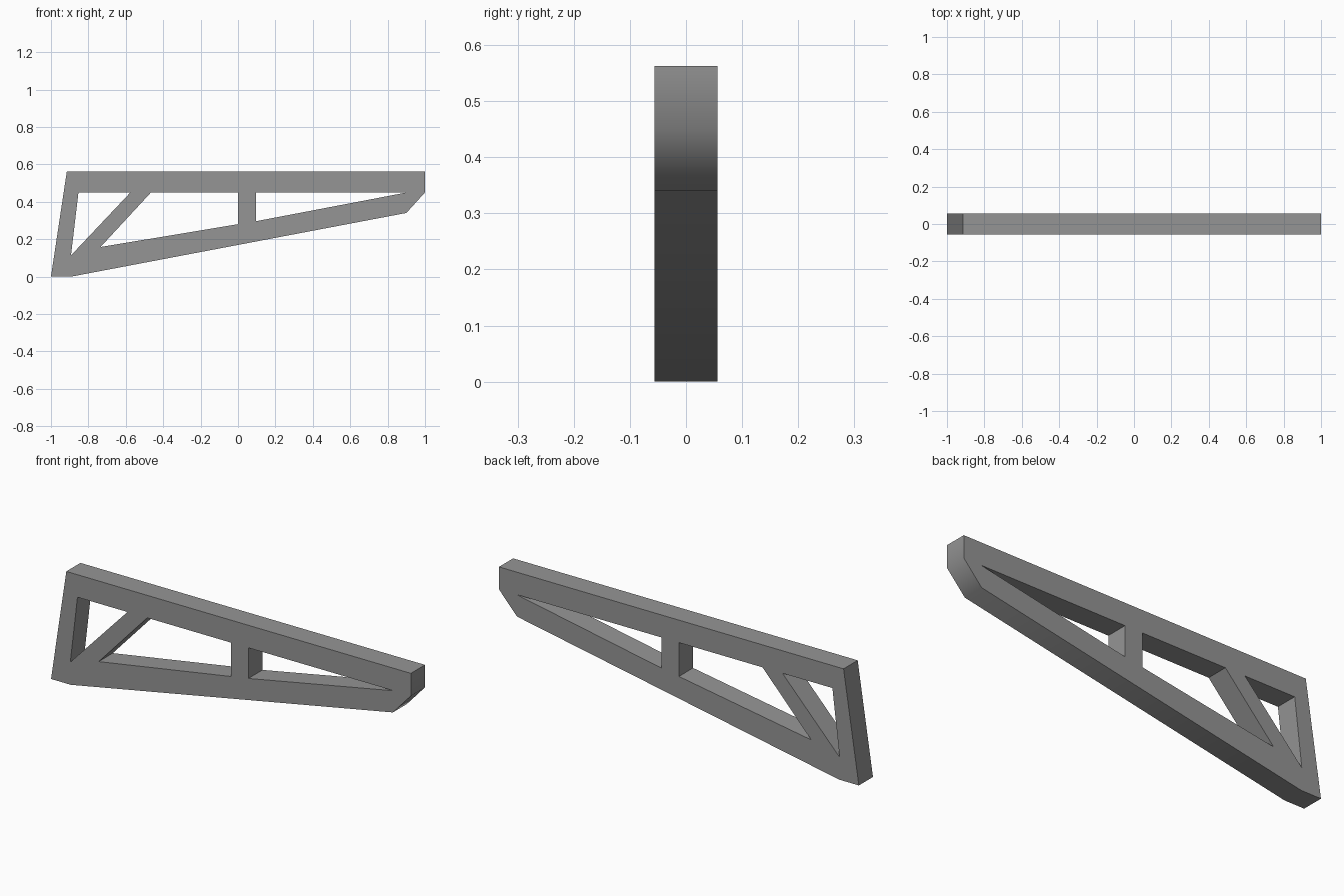
import bpy
import math

if "Cube" in bpy.data.objects:
    bpy.data.objects.remove(bpy.data.objects["Cube"])

HALF_DEPTH = 0.056
RAIL_BASE = 0.45  # underside of the top rail
TOP = 0.563

# Plain grey finish
grey = bpy.data.materials.new("mid grey")
colour = (0.3, 0.3, 0.3, 1.0)
grey.diffuse_color = colour
grey.use_nodes = True
grey.node_tree.nodes["Principled BSDF"].inputs["Base Color"].default_value = colour

# Outer profile of the bracket, in x and z
outline = [(-1, 0), (-0.89, 0), (0.9, 0.34), (1, RAIL_BASE), (1, TOP), (-0.915, TOP)]

# Openings: behind the brace, between brace and post, and towards the tip
openings = [
    [(-0.853, RAIL_BASE), (-0.575, RAIL_BASE), (-0.893, 0.113)],
    [(-0.465, RAIL_BASE), (0, RAIL_BASE), (0, 0.28), (-0.735, 0.158)],
    [(0.097, RAIL_BASE), (0.904, RAIL_BASE), (0.097, 0.296)],
]


def add_loop(curve, points):
    """Add one closed straight-sided loop to a flat curve."""
    spline = curve.splines.new("POLY")
    spline.points.add(len(points) - 1)
    for point, (x, z) in zip(spline.points, points):
        point.co = (x, z, 0, 1)
    spline.use_cyclic_u = True


# Filled, extruded profile with the openings left empty
profile = bpy.data.curves.new("truss_bracket", "CURVE")
profile.dimensions = "2D"
profile.fill_mode = "BOTH"
profile.extrude = HALF_DEPTH
for loop in [outline] + openings:
    add_loop(profile, loop)
profile.materials.append(grey)

bracket = bpy.data.objects.new("truss_bracket", profile)
bpy.context.collection.objects.link(bracket)
bracket.rotation_euler.x = math.pi / 2

# Turn into a mesh with welded edges, soft only at the shallow tip corners
bpy.ops.object.select_all(action="DESELECT")
bracket.select_set(True)
bpy.context.view_layer.objects.active = bracket
bpy.ops.object.convert(target="MESH")
bpy.ops.object.transform_apply(location=False, rotation=True, scale=False)
bpy.ops.object.mode_set(mode="EDIT")
bpy.ops.mesh.select_all(action="SELECT")
bpy.ops.mesh.remove_doubles(threshold=0.0005)
bpy.ops.mesh.normals_make_consistent(inside=False)
bpy.ops.object.mode_set(mode="OBJECT")
bpy.ops.object.shade_smooth_by_angle(angle=math.radians(45))
